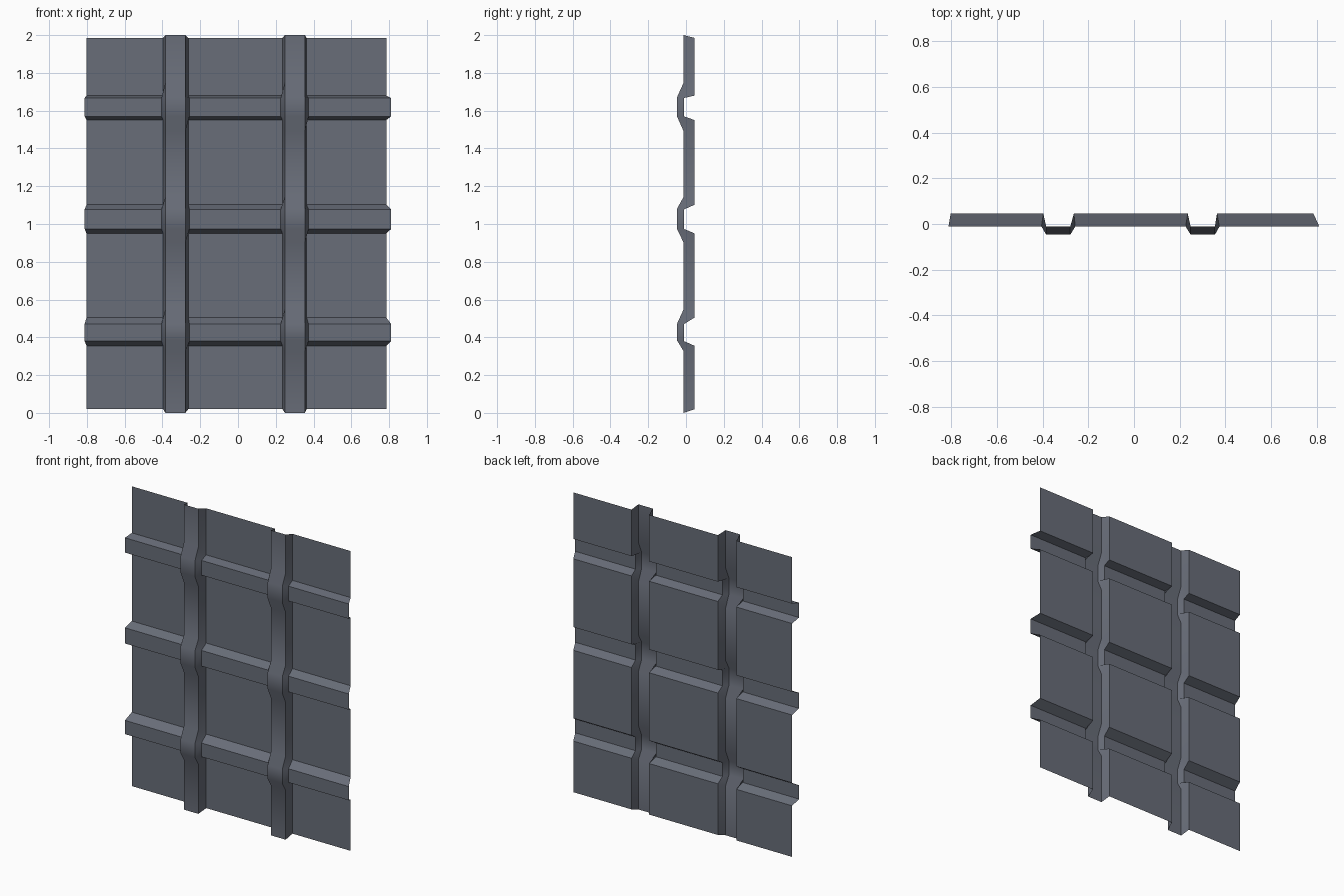
import bpy

if "Cube" in bpy.data.objects:
    bpy.data.objects.remove(bpy.data.objects["Cube"])

mat = bpy.data.materials.new("slate grey")
mat.diffuse_color = (0.14, 0.154, 0.19, 1)
mat.use_nodes = True
mat.node_tree.nodes["Principled BSDF"].inputs["Base Color"].default_value = mat.diffuse_color

Y_BACK, Y_BAR, Y_FRONT = 0.046, -0.011, -0.047

# Horizontal bars: outer bottom, front bottom, front top, outer top (z)
BARS = [(0.355, 0.38, 0.47, 0.505), (0.95, 0.974, 1.077, 1.102), (1.55, 1.57, 1.667, 1.68)]
# Matching bends of the vertical straps where they pass over the bars
BENDS = [(0.325, 0.383, 0.473, 0.55), (0.90, 0.973, 1.082, 1.145), (1.49, 1.568, 1.672, 1.75)]


def stations(rows, z0, z1, y_low, y_high):
    """Side profile: list of (z, y, over_bar)."""
    pts = [(z0, y_low, False)]
    for a, b, c, d in rows:
        pts += [(a, y_low, False), (b, y_high, True), (c, y_high, True), (d, y_low, False)]
    return pts + [(z1, y_low, False)]


SHEET = stations(BARS, 0.02, 1.985, Y_BACK, Y_BAR)
STRAP = stations(BENDS, 0.0, 2.0, -0.012, Y_FRONT)


def loft(name, rows, smooth=False):
    n = len(rows[0])
    verts = [p for r in rows for p in r]
    faces = [(i * n + j, i * n + j + 1, (i + 1) * n + j + 1, (i + 1) * n + j)
             for i in range(len(rows) - 1) for j in range(n - 1)]
    me = bpy.data.meshes.new(name)
    me.from_pydata(verts, [], faces)
    me.materials.append(mat)
    ob = bpy.data.objects.new(name, me)
    bpy.context.collection.objects.link(ob)
    if smooth:
        bpy.ops.object.select_all(action='DESELECT')
        ob.select_set(True)
        bpy.context.view_layer.objects.active = ob
        bpy.ops.object.shade_smooth_by_angle(angle=0.6)
    return ob


# Panel columns with raised bars: (panel left, panel right, bar left, bar right)
COLUMNS = {"left": (-0.802, -0.397, -0.812, -0.405),
           "middle": (-0.263, 0.235, -0.257, 0.226),
           "right": (0.363, 0.785, 0.374, 0.811)}
for side, (pl, pr, bl, br) in COLUMNS.items():
    loft(side + "_panel_column",
         [[(bl if o else pl, y, z), (br if o else pr, y, z)] for z, y, o in SHEET])

# Vertical straps: flanges meet the panel columns, front face bends over the bars
STRAPS = {"left": ("left", "middle", -0.384, -0.279),
          "right": ("middle", "right", 0.248, 0.354)}
for side, (a, b, fl, fr) in STRAPS.items():
    ca, cb = COLUMNS[a], COLUMNS[b]
    rows = []
    for (zs, ys, o), (zf, yf, _) in zip(SHEET, STRAP):
        xl, xr = (ca[3], cb[2]) if o else (ca[1], cb[0])
        rows.append([(xl, ys, zs), (fl, yf, zf), (fr, yf, zf), (xr, ys, zs)])
    loft(side + "_vertical_strap", rows, True)
